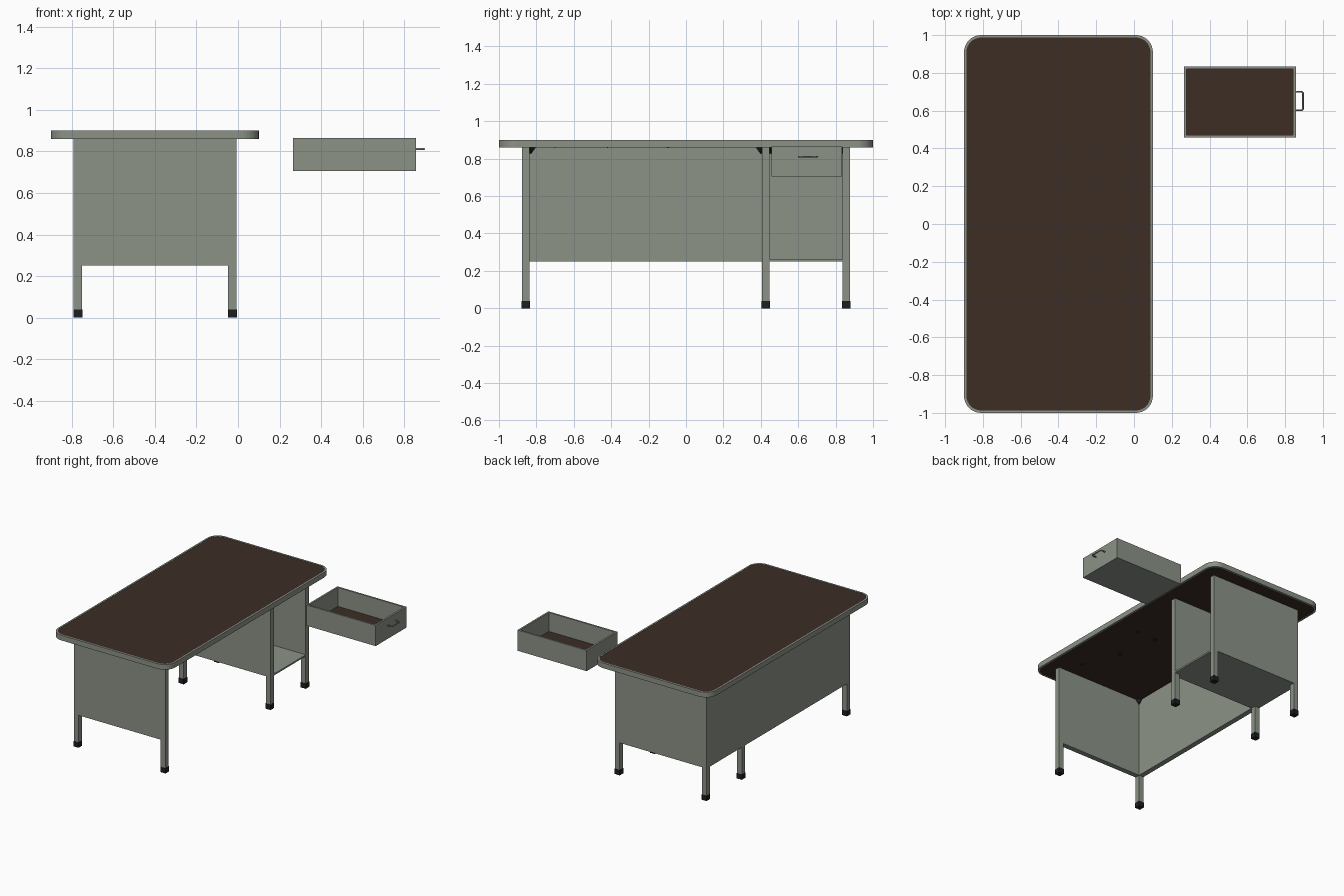
import bpy, bmesh, math
from mathutils import Vector

if "Cube" in bpy.data.objects:
    bpy.data.objects.remove(bpy.data.objects["Cube"])

def mat(name, c):
    m = bpy.data.materials.new(name)
    m.diffuse_color = (*c, 1)
    m.use_nodes = True
    m.node_tree.nodes["Principled BSDF"].inputs["Base Color"].default_value = m.diffuse_color
    return m

GREEN = mat("grey_green_metal", (0.262, 0.290, 0.245))
BROWN = mat("dark_brown_board", (0.045, 0.026, 0.018))
BLACK = mat("black_rubber", (0.012, 0.013, 0.014))

def finish(bm, name, m):
    bmesh.ops.recalc_face_normals(bm, faces=bm.faces)
    me = bpy.data.meshes.new(name)
    bm.to_mesh(me)
    bm.free()
    me.materials.append(m)
    ob = bpy.data.objects.new(name, me)
    bpy.context.collection.objects.link(ob)
    return ob

def box(name, x, y, z, m):
    bm = bmesh.new()
    bmesh.ops.create_cube(bm, size=1)
    for v in bm.verts:
        v.co = [(a[0] + a[1]) / 2 + c * (a[1] - a[0]) for a, c in zip((x, y, z), v.co)]
    return finish(bm, name, m)

def rounded_rect(inset, r=0.09, n=8):
    """Outline of the table top, moved inwards by inset."""
    pts = []
    for k, (sx, sy) in enumerate([(1, 1), (-1, 1), (-1, -1), (1, -1)]):
        cx, cy = -0.4 + sx * (0.5 - r), sy * (1 - r)
        for i in range(n + 1):
            a = math.pi / 2 * (k + i / n)
            pts.append((cx + (r - inset) * math.cos(a), cy + (r - inset) * math.sin(a)))
    return pts

# table top: metal rim ring around a brown board
bm = bmesh.new()
loops = [[bm.verts.new((x, y, z)) for x, y in rounded_rect(i)]
         for i, z in [(0, 0.86), (0, 0.90), (0.013, 0.90), (0.013, 0.86)]]
N = len(loops[0])
for k in range(4):
    a, b = loops[k], loops[(k + 1) % 4]
    for i in range(N):
        j = (i + 1) % N
        bm.faces.new((a[i], a[j], b[j], b[i]))
rim = finish(bm, "top_rim", GREEN)

bm = bmesh.new()
f = bm.faces.new([bm.verts.new((x, y, 0.862)) for x, y in rounded_rect(0.0125)])
up = bmesh.ops.extrude_face_region(bm, geom=[f], use_keep_orig=True)
for v in up["geom"]:
    if isinstance(v, bmesh.types.BMVert):
        v.co.z = 0.8985
finish(bm, "top_board", BROWN)

# legs and rubber feet
XB, XF, H = -0.77, -0.027, 0.02
YS = (-0.857, 0.427, 0.857)
for y in YS:
    for x, side in ((XB, "back"), (XF, "front")):
        box(side + "_leg", (x - H, x + H), (y - H, y + H), (0.035, 0.862), GREEN)
        e = H + 0.002
        box(side + "_foot", (x - e, x + e), (y - e, y + e), (0, 0.04), BLACK)
    # panel across the desk between each leg pair
    box("side_panel", (XB + H, XF - H), (y - H, y + H), (0.25, 0.862), GREEN)
# long back panels between the legs
for a, b in zip(YS, YS[1:]):
    box("back_panel", (XB - H, XB + H), (a + H, b - H), (0.25, 0.862), GREEN)
# floor of the drawer cabinet
box("cabinet_floor", (XB + H, XF + H), (YS[1] + H, YS[2] - H), (0.25, 0.262), GREEN)

# black corner gussets under the top
for y, s in ((YS[0] + H, 1), (YS[1] - H, -1), (YS[1] + H, 1), (YS[2] - H, -1)):
    bm = bmesh.new()
    x, d = XB + H, 0.034
    vs = [bm.verts.new(p) for p in ((x, y, 0.862), (x + d, y, 0.862),
                                    (x, y + s * d, 0.862), (x, y, 0.862 - d))]
    vs.append(bm.verts.new((x + d * 0.3, y + s * d * 0.3, 0.862 - d)))
    bmesh.ops.convex_hull(bm, input=vs)
    finish(bm, "corner_gusset", BLACK)

# pulled out drawer
X0, X1, Y0, Y1, Z0, Z1, T = 0.265, 0.857, 0.457, 0.835, 0.705, 0.865, 0.014
box("drawer_base", (X0, X1), (Y0, Y1), (Z0, Z0 + 0.008), GREEN)
box("drawer_lining", (X0 + T, X1 - T), (Y0 + T, Y1 - T), (Z0 + 0.008, Z0 + 0.014), BROWN)
box("drawer_front", (X1 - T, X1), (Y0, Y1), (Z0 + 0.008, Z1), GREEN)
box("drawer_back", (X0, X0 + T), (Y0, Y1), (Z0 + 0.008, Z1), GREEN)
for y in (Y0, Y1 - T):
    box("drawer_side", (X0 + T, X1 - T), (y, y + T), (Z0 + 0.008, Z1), GREEN)

# drawer handle: bent bar
cu = bpy.data.curves.new("drawer_handle", "CURVE")
cu.dimensions = "3D"
cu.bevel_depth = 0.005
cu.bevel_resolution = 1
cu.use_fill_caps = True
path = [(0.855, 0.602), (0.888, 0.602), (0.895, 0.609), (0.895, 0.693), (0.888, 0.70), (0.855, 0.70)]
sp = cu.splines.new("POLY")
sp.points.add(len(path) - 1)
for p, (x, y) in zip(sp.points, path):
    p.co = (x, y, 0.811, 1)
cu.materials.append(GREEN)
bpy.context.collection.objects.link(bpy.data.objects.new("drawer_handle", cu))

# small black lumps stuck under the top
for x, y in ((-0.1, -0.7), (-0.11, -0.09), (-0.28, -0.1), (-0.22, -0.42)):
    bm = bmesh.new()
    bmesh.ops.create_icosphere(bm, subdivisions=2, radius=0.02)
    for v in bm.verts:
        v.co = Vector((x, y, 0.862)) + Vector((v.co.x, v.co.y, v.co.z * 0.2))
    finish(bm, "underside_lump", BLACK)
